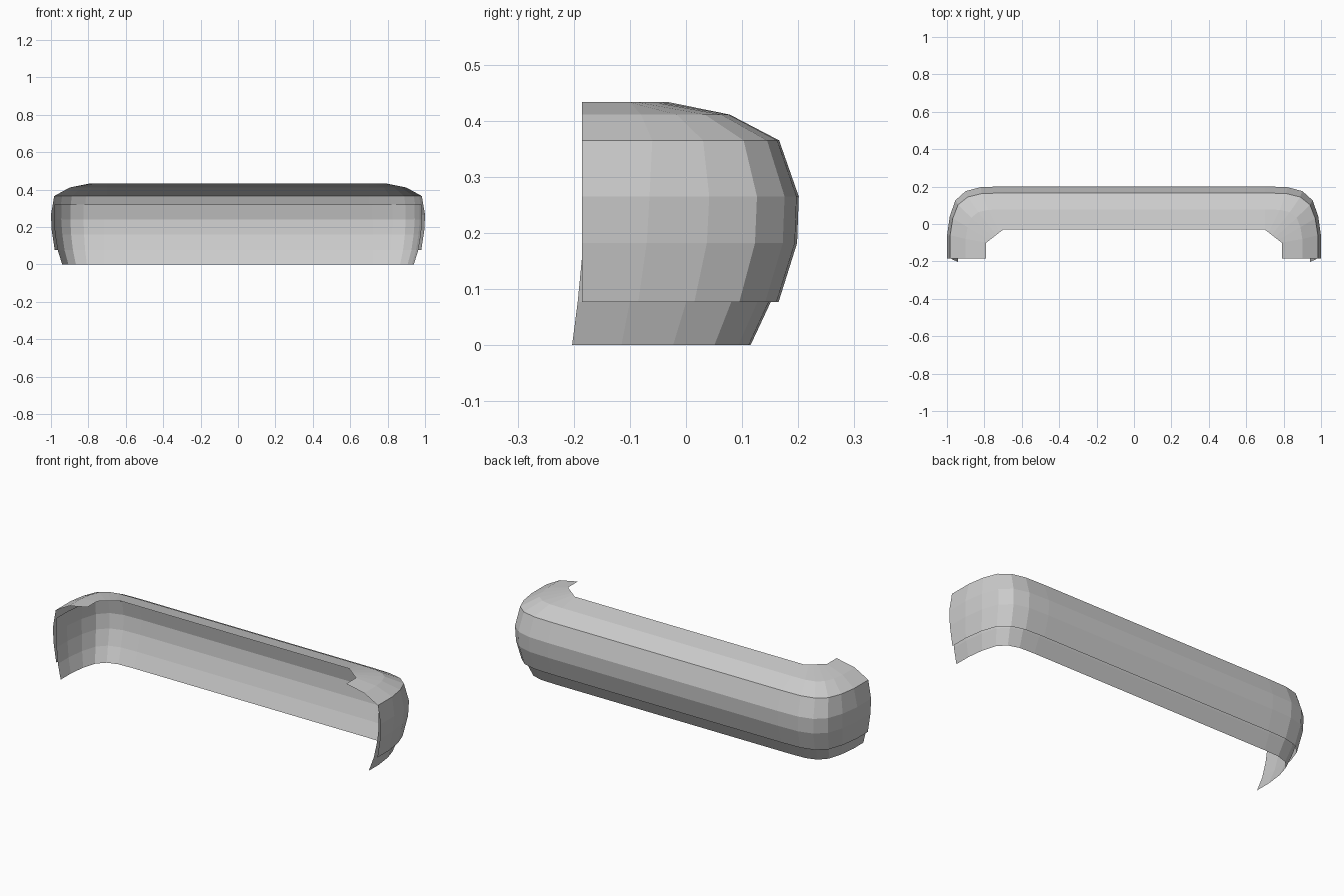
import bpy

if "Cube" in bpy.data.objects:
    bpy.data.objects.remove(bpy.data.objects["Cube"])

# Rounded corner in plan: (u, v) from the side (1, 0) to the straight back run (0, 1)
CORNER = [(1, 0), (.95, .40), (.85, .72), (.667, .905), (.40, .985), (0, 1)]


def row(z, x_end, y_end, y_corner, x_run, y_run, chamfer=False):
    """One full-width horizontal line of the wrap-around shell, left to right."""
    half = [(x_end, y_end, z)]
    for i, (u, v) in enumerate(CORNER):
        if chamfer:
            v = i / (len(CORNER) - 1)
            u = 1 - v
        half.append((x_run + (x_end - x_run) * u,
                     y_corner + (y_run - y_corner) * v, z))
    return [(-x, y, h) for x, y, h in half] + half[::-1]


def shell(name, rows):
    """Join successive rows into an open surface."""
    n = len(rows[0])
    verts = [p for r in rows for p in r]
    faces = [(j * n + i, (j + 1) * n + i, (j + 1) * n + i + 1, j * n + i + 1)
             for j in range(len(rows) - 1) for i in range(n - 1)]
    mesh = bpy.data.meshes.new(name)
    mesh.from_pydata(verts, [], faces)
    mesh.flip_normals()
    ob = bpy.data.objects.new(name, mesh)
    bpy.context.collection.objects.link(ob)
    # the outward side faces +y along the back run
    mid = len(CORNER)
    if mesh.polygons[mid].normal.y < 0:
        mesh.flip_normals()
    return ob


# Outer bumper skin, bottom edge to folded-over top lip
shell("bumper_cover", [
    row(.077, .98, -.185, -.085, .70, .165),
    row(.182, .996, -.185, -.07, .70, .198),
    row(.265, 1.0, -.185, -.065, .70, .201),
    row(.365, .983, -.185, -.06, .70, .166),
    row(.411, .90, -.185, -.08, .70, .078),
    row(.433, .79, -.185, -.10, .70, -.03, True),
])

# Lower valance tucked inside the outer skin
shell("lower_valance", [
    row(0, .94, -.203, -.115, .72, .115),
    row(.077, .964, -.193, -.10, .72, .151),
    row(.16, .978, -.185, -.09, .72, .178),
    row(.24, .985, -.180, -.085, .72, .187),
    row(.32, .982, -.178, -.08, .72, .172),
])
